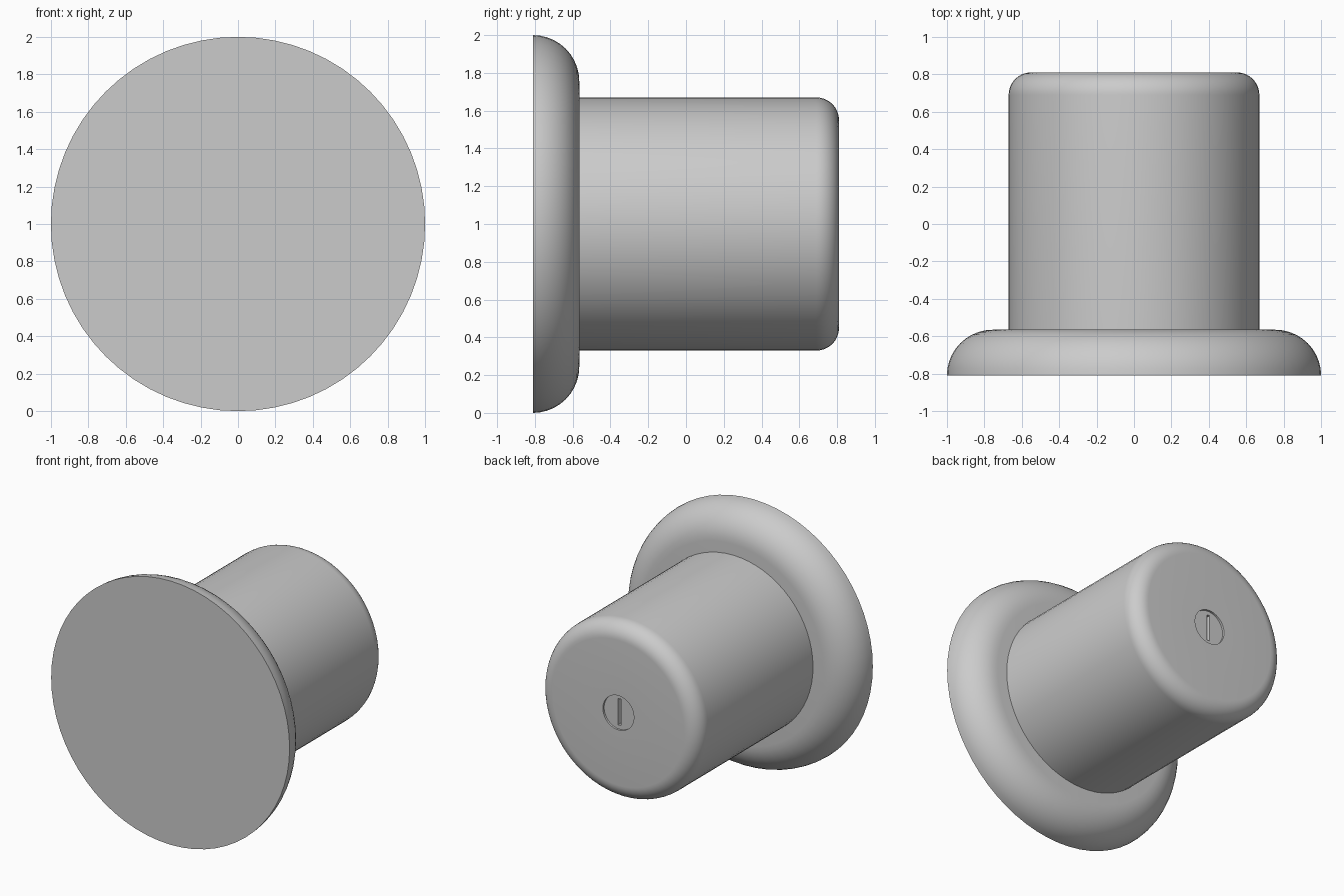
import bpy, bmesh, math
from mathutils import Matrix

SEG = 64
cube = bpy.data.objects.get("Cube")
if cube:
    bpy.data.objects.remove(cube, do_unlink=True)

grey = bpy.data.materials.new("satin grey metal")
grey.use_nodes = True
colour = (0.6, 0.6, 0.6, 1)
grey.diffuse_color = colour
grey.node_tree.nodes["Principled BSDF"].inputs["Base Color"].default_value = colour


def fillet(radius, y, size, steps=10):
    """Quarter-round from the outer side to the end face at y."""
    points = []
    for i in range(steps + 1):
        a = math.pi / 2 * i / steps
        points.append((radius - size + size * math.cos(a), y - size + size * math.sin(a)))
    return points


def lathe(name, profile):
    """Spin (radius, y) points about the horizontal axis at z = 1."""
    bm = bmesh.new()
    verts = [bm.verts.new((r, y, 0)) for r, y in profile]
    edges = [bm.edges.new(pair) for pair in zip(verts, verts[1:])]
    bmesh.ops.spin(bm, geom=verts + edges, cent=(0, 0, 0), axis=(0, 1, 0),
                   angle=2 * math.pi, steps=SEG, use_duplicate=False)
    bmesh.ops.remove_doubles(bm, verts=bm.verts, dist=0.0001)
    bmesh.ops.recalc_face_normals(bm, faces=bm.faces)
    return finish(name, bm)


def finish(name, bm):
    mesh = bpy.data.meshes.new(name)
    bm.to_mesh(mesh)
    bm.free()
    obj = bpy.data.objects.new(name, mesh)
    obj.location.z = 1
    mesh.materials.append(grey)
    bpy.context.collection.objects.link(obj)
    return obj


# Round flange with a flat front and a rounded back rim
flange = lathe("flange", [(0, -0.81)] + fillet(1, -0.565, 0.245) + [(0, -0.565)])

# Barrel with a rounded end and a shallow round recess for the lock
barrel = lathe("barrel", [(0, -0.6), (0.67, -0.6)] + fillet(0.67, 0.81, 0.12)
               + [(0.13, 0.81), (0.13, 0.75), (0, 0.75)])

# Lock plug sitting just below the end face
plug = lathe("lock_plug", [(0, 0.7), (0.13, 0.7), (0.13, 0.795), (0, 0.795)])

# Key slot cut into the plug
bm = bmesh.new()
bmesh.ops.create_cube(bm, size=1, matrix=Matrix.Translation((0, 0.8, 0))
                      @ Matrix.Diagonal((0.025, 0.1, 0.2, 1)))
cutter = finish("key_slot_cutter", bm)
cutter.hide_render = True
cutter.hide_viewport = True
cutter.display_type = 'WIRE'
slot = plug.modifiers.new("key slot", 'BOOLEAN')
slot.operation = 'DIFFERENCE'
slot.object = cutter
slot.solver = 'EXACT'

# Smooth the round sides, keep the hard edges
for obj in (flange, barrel, plug):
    bpy.ops.object.select_all(action='DESELECT')
    obj.select_set(True)
    bpy.context.view_layer.objects.active = obj
    bpy.ops.object.shade_smooth_by_angle(angle=math.radians(30))
